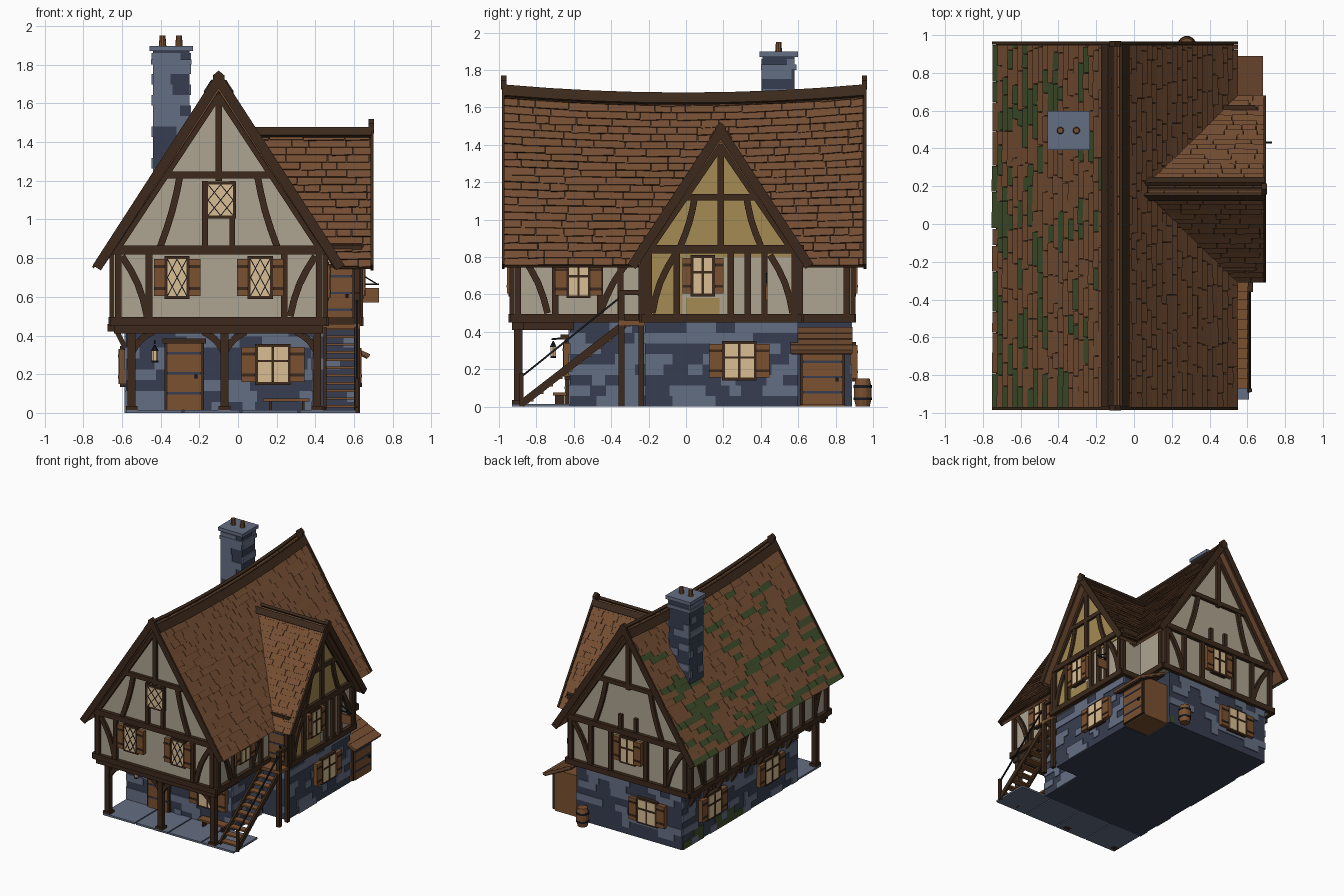
import bpy, bmesh, math, random
from mathutils import Vector

random.seed(7)
if "Cube" in bpy.data.objects:
    bpy.data.objects.remove(bpy.data.objects["Cube"])

# Palette
PALETTE = {"timber": "3E2D21", "roof_tile": "744F36", "plaster": "ACA28F", "ochre": "A28A54",
           "dark_stone": "3A4052", "light_stone": "646E82", "wood": "7A5234", "window_glow": "D8BC92",
           "moss": "404E2E", "iron": "1E2026"}
MATS = []
for label, code in PALETTE.items():
    rgb = [(int(code[i:i + 2], 16) / 255) ** 2.2 for i in (0, 2, 4)]
    mat = bpy.data.materials.new(label)
    mat.use_nodes = True
    mat.diffuse_color = (*rgb, 1)
    mat.node_tree.nodes["Principled BSDF"].inputs["Base Color"].default_value = (*rgb, 1)
    MATS.append(mat)
TIMBER, TILE, PLASTER, OCHRE, DARK, LIGHT, WOOD, GLOW, MOSS, IRON = range(len(MATS))


# Helpers
def finish(name, bm):
    bmesh.ops.recalc_face_normals(bm, faces=bm.faces)
    used = sorted({f.material_index for f in bm.faces})
    for f in bm.faces:
        f.material_index = used.index(f.material_index)
    mesh = bpy.data.meshes.new(name)
    bm.to_mesh(mesh)
    bm.free()
    for i in used:
        mesh.materials.append(MATS[i])
    ob = bpy.data.objects.new(name, mesh)
    bpy.context.scene.collection.objects.link(ob)
    return ob


def loft(bm, ring_a, ring_b, m):
    a, b = [[bm.verts.new(p) for p in r] for r in (ring_a, ring_b)]
    n = len(a)
    faces = [bm.faces.new((a[i], a[(i + 1) % n], b[(i + 1) % n], b[i])) for i in range(n)]
    faces += [bm.faces.new(a), bm.faces.new(b)]
    for f in faces:
        f.material_index = m
    return faces


def frame(axis, sign, plane):
    # Wall frame: u runs along the wall, o points outward
    def at(u, o, z):
        p = plane + sign * o
        return Vector((u, p, z)) if axis == "x" else Vector((p, u, z))
    return at


def poly(bm, f, pts, o0, o1, m):
    loft(bm, [f(u, o0, z) for u, z in pts], [f(u, o1, z) for u, z in pts], m)


def rect(bm, f, u0, u1, z0, z1, o0, o1, m):
    poly(bm, f, [(u0, z0), (u1, z0), (u1, z1), (u0, z1)], o0, o1, m)


def bar(bm, f, a, b, w, o0, o1, m=TIMBER):
    a, b = Vector(a), Vector(b)
    d = (b - a).normalized() * w / 2
    s = Vector((-d.y, d.x))
    poly(bm, f, [a - s, b - s, b + s, a + s], o0, o1, m)


def brace(bm, f, a, b, bow=.025, o0=0, o1=.022):
    a, b = Vector(a), Vector(b)
    side = Vector((a.y - b.y, b.x - a.x)).normalized() * bow
    pts = [a.lerp(b, k / 4) + side * math.sin(math.pi * k / 4) for k in range(5)]
    for p, q in zip(pts, pts[1:]):
        bar(bm, f, p, q, .035, o0, o1)


def stones(bm, f, u0, u1, z0, z1, mossy=False):
    rows = round((z1 - z0) / .056)
    h = (z1 - z0) / rows
    for r in range(rows):
        u = u0
        while u < u1 - .02:
            end = min(u1, u + random.uniform(.05, .17))
            if random.random() < .36:
                m = MOSS if mossy and r < 2 and random.random() < .5 else LIGHT
                rect(bm, f, u, end, z0 + r * h, z0 + (r + 1) * h, -.002, .007, m)
            u = end


def window(bm, f, u, z, w, h, shutter=.07, lattice=False):
    a, b, lo, hi = u - w / 2, u + w / 2, z - h / 2, z + h / 2
    rect(bm, f, a - .015, b + .015, lo - .015, hi + .015, 0, .03, TIMBER)
    rect(bm, f, a, b, lo, hi, .028, .033, GLOW)
    if lattice:
        for k in (-1, 0, 1):
            s = k * w / 2
            bar(bm, f, (max(a, a + s), lo + h * max(0, -k) / 2), (min(b, b + s), hi - h * max(0, k) / 2),
                .005, .03, .036, IRON)
            bar(bm, f, (max(a, a + s), hi - h * max(0, -k) / 2), (min(b, b + s), lo + h * max(0, k) / 2),
                .005, .03, .036, IRON)
    else:
        bar(bm, f, (u, lo), (u, hi), .012, .03, .038)
        bar(bm, f, (a, z + h * .1), (b, z + h * .1), .012, .03, .038)
    if shutter:
        for p, q in ((a - .015 - shutter, a - .015), (b + .015, b + .015 + shutter)):
            rect(bm, f, p, q, lo, hi, 0, .036, WOOD)
            for k in (.2, .8):
                bar(bm, f, (p, lo + h * k), (q, lo + h * k), .014, .03, .04, TIMBER)


def door(bm, f, a, b, lo, hi):
    rect(bm, f, a - .015, b + .015, lo, hi + .02, 0, .02, TIMBER)
    rect(bm, f, a, b, lo, hi, 0, .026, WOOD)
    for k in (.25, .55, .85):
        z = lo + (hi - lo) * k
        rect(bm, f, a, b, z - .006, z + .006, .02, .03, DARK)
    rect(bm, f, b - .035, b - .02, (lo + hi) / 2 - .01, (lo + hi) / 2 + .01, .02, .04, IRON)


def storey(bm, f, u0, u1, studs, braces):
    rect(bm, f, u0, u1, .45, .495, -.01, .03, TIMBER)
    rect(bm, f, u0, u1, .82, .865, -.01, .03, TIMBER)
    for u in studs:
        rect(bm, f, u - .017, u + .017, .47, .84, -.01, .025, TIMBER)
    for top, foot in braces:
        brace(bm, f, (top, .81), (foot, .5), .02 if top < foot else -.02)


def gable(bm, f, c, base, collar, top, half, tie):
    rise = (top - base) / half
    reach = (top - collar) / rise
    for s in (-1, 1):
        bar(bm, f, (c, top), (c + s * half, base), .04, 0, .025)
        brace(bm, f, (c + s * half * .58, base), (c + s * reach * .72, collar), s * .01)
    bar(bm, f, (c - reach, collar), (c + reach, collar), .035, 0, .025)
    bar(bm, f, (c, tie), (c, top), .035, 0, .025)


world = frame("x", 1, 0)
front, back = frame("x", -1, -.92), frame("x", 1, .88)
right, left = frame("y", 1, .44), frame("y", -1, -.64)
wing_face, wing_front, wing_back = frame("y", 1, .62), frame("x", -1, -.22), frame("x", 1, .6)
stone_front, stone_left = frame("x", -1, -.62), frame("y", -1, -.58)
wing_stone, stone_right = frame("y", 1, .6), frame("y", 1, .38)

# Stone ground floor
bm = bmesh.new()
rect(bm, world, -.58, .38, 0, .45, -.62, .88, DARK)
rect(bm, world, .3, .6, 0, .45, -.22, .6, DARK)
stones(bm, stone_front, -.58, .38, 0, .45)
stones(bm, wing_front, .38, .6, 0, .45)
stones(bm, back, -.58, .38, 0, .45, True)
stones(bm, stone_left, -.62, .88, 0, .45, True)
stones(bm, stone_right, -.62, -.22, 0, .45)
stones(bm, wing_stone, -.22, .6, 0, .45)
finish("stone_ground_floor", bm)

# Porch paving
bm = bmesh.new()
for k in range(4):
    rect(bm, world, -.58 + k * .3, -.29 + k * .3, 0, .015, -.93, -.62, LIGHT)
finish("porch_paving", bm)

# Plastered upper storey and wing
bm = bmesh.new()
poly(bm, world, [(-.64, .45), (.44, .45), (.44, .83), (-.085, 1.62), (-.115, 1.62), (-.64, .83)], -.92, .88, PLASTER)
wing_top = [(.6, .8), (.2, 1.4), (.17, 1.4), (-.22, .8)]
poly(bm, wing_face, [(-.22, .45), (.6, .45)] + wing_top, -.4, 0, PLASTER)
poly(bm, wing_face, wing_top, -.4, .006, OCHRE)
rect(bm, wing_face, -.2, -.02, .49, .82, 0, .006, OCHRE)
rect(bm, wing_face, 0, .18, .49, .58, 0, .006, OCHRE)
finish("plaster_walls", bm)

# Timber framing
bm = bmesh.new()
storey(bm, front, -.66, .46, [-.62, -.46, .24, .42], [(-.6, -.47), (.4, .27)])
storey(bm, right, -.94, -.22, [-.9, -.7, -.46, -.35], [(-.88, -.74), (-.28, -.46)])
storey(bm, right, .6, .9, [.86], [])
storey(bm, back, -.66, .46, [-.62, -.44, -.26, .06, .24, .42], [(-.6, -.45), (.4, .25)])
storey(bm, left, -.94, .9, [-.9 + k * .16 for k in range(12)], [(-.88, -.74), (-.1, -.26), (.06, .22), (.84, .7)])
storey(bm, wing_face, -.24, .62, [-.2, -.05, .24, .33, .42, .58], [(-.06, -.18), (.45, .57)])
storey(bm, wing_front, .44, .64, [.62], [])
storey(bm, wing_back, .44, .64, [.62], [])
for f in (front, back):
    gable(bm, f, -.1, .86, 1.23, 1.65, .52, 1.2)
    for u in (-.17, -.03):
        bar(bm, f, (u, .86), (u, 1.2 if f is front else .98), .03, 0, .025)
gable(bm, wing_face, .185, .86, 1.12, 1.4, .37, .86)
for k in range(10):
    y = -.84 + k * .18
    rect(bm, left, y - .02, y + .02, .42, .46, -.06, .035, TIMBER)
    if y > -.6:
        bar(bm, frame("x", 1, y), (-.58, .33), (-.635, .44), .025, -.015, .015)
finish("timber_frame", bm)

# Porch posts, beams and curved knees
bm = bmesh.new()
rect(bm, front, -.64, .44, .41, .455, -.05, .01, TIMBER)
for u in (-.55, -.07, .41):
    rect(bm, front, u - .02, u + .02, .015, .43, -.045, 0, TIMBER)
    rect(bm, front, u - .03, u + .03, 0, .035, -.055, .01, TIMBER)
    bar(bm, frame("y", 1, u), (-.92, .43), (-.6, .43), .04, -.02, .02)
    for s in (-1, 1):
        if -.6 < u + s * .1 < .45:
            brace(bm, front, (u, .31), (u + s * .11, .42), s * .015, -.04, -.01)
finish("porch_posts", bm)


# Roofs
def main_slope(s):
    def at(t, y, lift):
        sag = .045 * (1 - ((y + .015) / .975) ** 2)
        return Vector((-.1 + s * (.63 * (1 - t) + lift * .84), y, .76 + t * (.96 - sag) + lift * .54))
    return at


def wing_slope(s):
    def at(t, x, lift):
        return Vector((x, .185 + s * (.475 * (1 - t) + lift * .83), .76 + t * .71 + lift * .55))
    return at


def roof(name, P, rows, lo, hi, mossy=False):
    bm = bmesh.new()

    def layer(t0, t1, low, high, m):
        for k in range(8):
            ends = [(t, lo(t) + (hi - lo(t)) * (k + d) / 8) for t, d in ((t0, 0), (t0, 1), (t1, 1), (t1, 0))]
            loft(bm, [P(t, v, high) for t, v in ends], [P(t, v, low) for t, v in ends], m)
    layer(0, .975, -.012, 0, TIMBER)
    layer(0, .97, -.03, -.012, TILE)
    layer(.925, .985, .012, .034, TIMBER)
    for r in range(rows):
        t0, t1 = (r - .25) / rows * .975, (r + 1) / rows * .975
        v = lo(max(t0, 0))
        while v < hi - .01:
            end = min(hi, v + random.uniform(.07, .22))
            high = random.uniform(.014, .018)
            quad = [(t0 - random.choice((0, 0, .006)), v, high), (t0, end - .003, high), (t1, end - .003, .008), (t1, v, .008)]
            m = MOSS if mossy and random.random() < .42 * (1 - t0) ** .7 else TILE
            faces = loft(bm, [P(*q) for q in quad], [P(t, w, h - .008) for t, w, h in quad], m)
            if random.random() < .6:
                faces[0].material_index = TIMBER
            v = end
    finish(name, bm)


for s, side in ((-1, "right"), (1, "left")):
    roof("main_roof_" + side, main_slope(s), 23, lambda t: -.97, .95, s < 0)
for s, side in ((-1, "front"), (1, "back")):
    roof("wing_roof_" + side, wing_slope(s), 18, lambda t: .5 - .466 * t, .69)

# Bargeboards and finials
bm = bmesh.new()
for f, c, half, top in ((frame("x", -1, -.97), -.1, .63, 1.725), (frame("x", 1, .95), -.1, .63, 1.725),
                        (frame("y", 1, .685), .185, .475, 1.475)):
    for s in (-1, 1):
        bar(bm, f, (c, top), (c + s * half, .75), .05, 0, .015)
    poly(bm, f, [(c - .03, top - .03), (c + .03, top - .03), (c + .03, top + .02), (c, top + .045), (c - .03, top + .02)],
         -.01, .018, TIMBER)
finish("bargeboards", bm)

# Chimney
bm = bmesh.new()
rect(bm, world, -.44, -.25, 1.05, 1.88, .41, .58, DARK)
for f, a, b in ((frame("x", -1, .41), -.44, -.25), (frame("x", 1, .58), -.44, -.25),
                (frame("y", -1, -.44), .41, .58), (frame("y", 1, -.25), .41, .58)):
    stones(bm, f, a, b, 1.1, 1.86)
for z, g in ((1.8, .01), (1.87, .018)):
    rect(bm, world, -.44 - g, -.25 + g, z, z + .028, .41 - g, .58 + g, LIGHT)


def turned(bm, x, y, rings, sides, m):
    # Stack of rings: radius, height
    for r0, z0, r1, z1, mat in rings:
        loops = [[(x + r * math.cos(k * math.tau / sides), y + r * math.sin(k * math.tau / sides), z)
                  for k in range(sides)] for r, z in ((r0, z0), (r1, z1))]
        loft(bm, *loops, m if mat is None else mat)


for x in (-.39, -.305):
    turned(bm, x, .495, [(.02, 1.89, .015, 1.95, None)], 10, WOOD)
finish("chimney", bm)

# Windows
bm = bmesh.new()
for u in (-.315, .115):
    window(bm, front, u, .7, .1, .19, .055, True)
window(bm, front, -.09, 1.1, .13, .16, 0, True)
window(bm, stone_front, .18, .25, .155, .18)
window(bm, right, -.575, .68, .1, .17, .06)
window(bm, wing_face, .09, .7, .1, .19, .045)
window(bm, wing_stone, .285, .245, .155, .18)
window(bm, back, -.1, .7, .11, .19, .055)
window(bm, back, -.28, .24, .155, .18)
for y in (.5, -.25):
    window(bm, stone_left, y, .24, .155, .18)
finish("windows", bm)

# Doors and rear lean-to
bm = bmesh.new()
door(bm, stone_front, -.365, -.19, .015, .36)
rect(bm, stone_front, -.39, -.165, .36, .385, 0, .05, TIMBER)
door(bm, wing_front, .46, .59, .46, .75)
finish("doors", bm)
bm = bmesh.new()
rect(bm, world, .37, .6, 0, .34, .61, .85, WOOD)
door(bm, frame("y", 1, .6), .625, .835, .01, .28)
for k in range(4):
    x, z = .68 - k * .06, .295 + k * .03
    bar(bm, world, (x, z), (x - .075, z + .033), .018, .56, .89, TILE)
bar(bm, world, (.67, .285), (.43, .4), .014, .565, .885)
finish("lean_to", bm)

# Outside stair with landing
bm = bmesh.new()
for k in range(11):
    y, z = -.87 + k * .052, .04 + k * .04
    rect(bm, world, .455, .61, z - .012, z, y, y + .055, WOOD)
for x in (.45, .61):
    bar(bm, frame("y", 1, x), (-.88, .015), (-.33, .44), .04, -.008, .008)
rect(bm, world, .44, .63, .435, .46, -.36, -.22, WOOD)
for y in (-.345, -.24):
    rect(bm, world, .6, .63, 0, .62 if y < -.3 else .76, y - .015, y + .015, TIMBER)
bar(bm, frame("y", 1, .615), (-.345, .61), (-.24, .61), .025, -.012, .012)
bar(bm, frame("y", 1, .615), (-.88, .16), (-.345, .59), .01, -.005, .005, IRON)
rect(bm, world, .605, .625, 0, .18, -.89, -.87, TIMBER)
finish("outside_stair", bm)

# Barrel, bench, lantern and hanging sign
bm = bmesh.new()
turned(bm, .28, .945, [(.038, 0, .047, .04, None), (.05, .035, .051, .05, IRON), (.049, .05, .049, .1, None),
                       (.051, .1, .05, .115, IRON), (.047, .11, .038, .15, None)], 14, WOOD)
finish("barrel", bm)
bm = bmesh.new()
rect(bm, world, .13, .37, .06, .075, -.71, -.64, WOOD)
for x in (.16, .33):
    rect(bm, world, x, x + .015, .01, .06, -.7, -.65, TIMBER)
finish("bench", bm)
bm = bmesh.new()
bar(bm, frame("y", 1, -.43), (-.62, .37), (-.72, .36), .01, -.004, .004, IRON)
turned(bm, -.43, -.71, [(.016, .27, .016, .32, GLOW), (.02, .32, .004, .35, None), (.018, .26, .018, .27, None)], 6, IRON)
finish("lantern", bm)
bm = bmesh.new()
rect(bm, world, .645, .73, .57, .645, .425, .437, WOOD)
bar(bm, world, (.63, .665), (.73, .665), .01, .427, .435, IRON)
bar(bm, world, (.63, .72), (.72, .665), .007, .427, .435, IRON)
finish("hanging_sign", bm)
